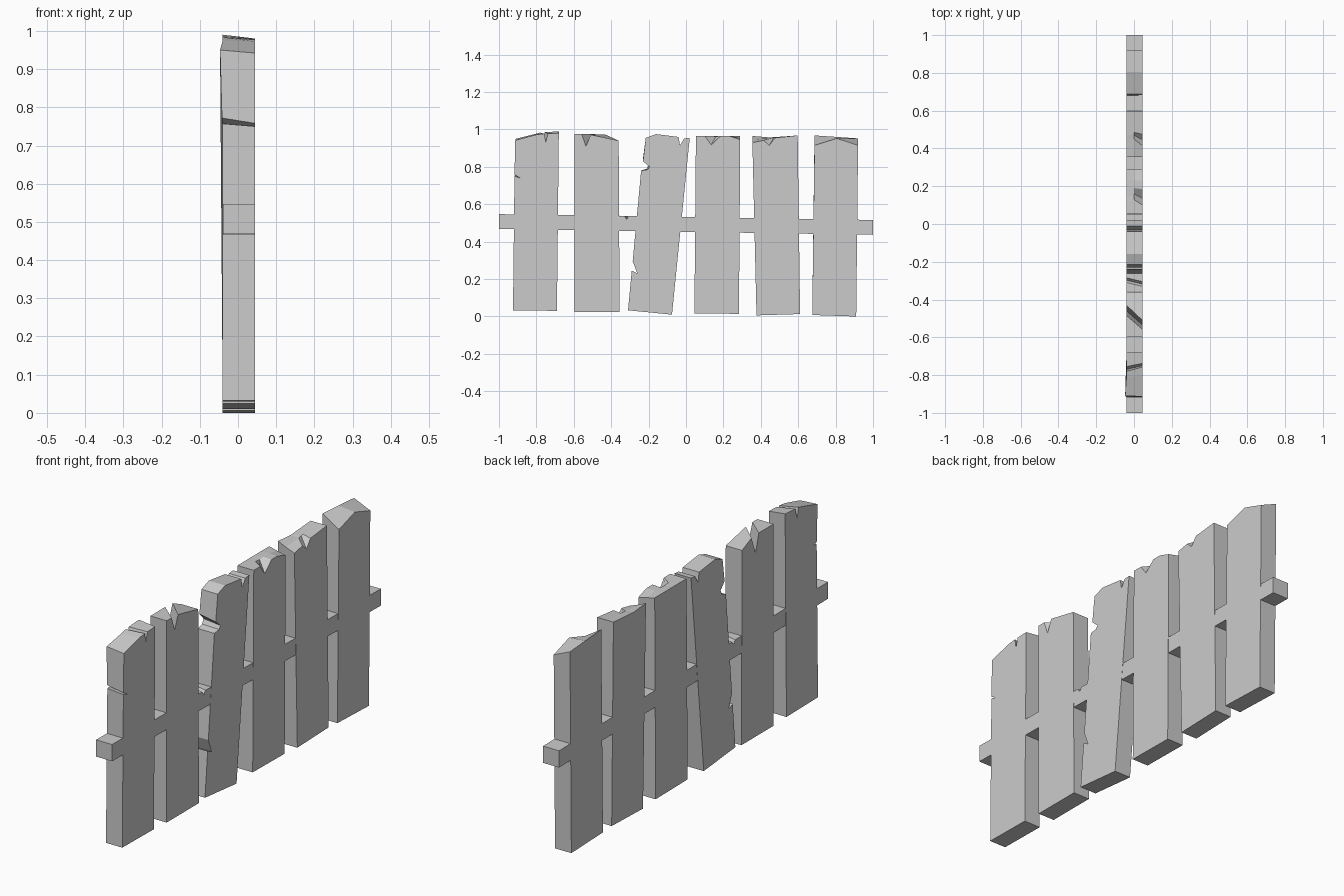
import bpy, bmesh

BACK, FRONT = -0.04, 0.045


def loft(name, sections):
    """Join matching (y, z[, dx]) outlines placed at several x positions."""
    bm = bmesh.new()
    rings = [[bm.verts.new((x + (p[2] if len(p) > 2 else 0), p[0], p[1]))
              for p in pts] for x, pts in sections]
    n = len(rings[0])
    for a, b in zip(rings, rings[1:]):
        for i in range(n):
            j = (i + 1) % n
            bm.faces.new((a[i], a[j], b[j], b[i]))
    bm.faces.new(rings[0])
    bm.faces.new(rings[-1])
    bmesh.ops.recalc_face_normals(bm, faces=bm.faces[:])
    me = bpy.data.meshes.new(name)
    bm.to_mesh(me)
    bm.free()
    ob = bpy.data.objects.new(name, me)
    bpy.context.collection.objects.link(ob)
    return ob


def plank(name, base, *tops):
    """base = bottom-left and bottom-right; tops = (x, outline from right to left)."""
    return loft(name, [(x, base + top) for x, top in tops])


# Plank 1: rising top, slanted crack and a nick in the outer side
plank("plank_1", [(-0.925, 0.033), (-0.69, 0.03)],
      (BACK, [(-0.68, 0.99), (-0.755, 0.985), (-0.77, 0.935), (-0.78, 0.983),
              (-0.81, 0.975), (-0.91, 0.95, -0.007), (-0.915, 0.772, -0.002),
              (-0.895, 0.758), (-0.915, 0.757)]),
      (FRONT, [(-0.68, 0.98), (-0.738, 0.978), (-0.75, 0.932), (-0.757, 0.977),
               (-0.80, 0.972), (-0.913, 0.942), (-0.917, 0.758),
               (-0.885, 0.74), (-0.917, 0.75)]))

# Plank 2: V split running diagonally through the top
plank("plank_2", [(-0.595, 0.025), (-0.355, 0.025)],
      (BACK, [(-0.36, 0.94), (-0.43, 0.972), (-0.46, 0.89), (-0.485, 0.975),
              (-0.595, 0.975)]),
      (FRONT, [(-0.36, 0.94), (-0.51, 0.972), (-0.535, 0.91), (-0.558, 0.975),
               (-0.595, 0.975)]))

# Plank 3: leaning, chipped along the left side
lean = [(0.02, 0.955), (-0.01, 0.952), (-0.032, 0.915), (-0.04, 0.96),
        (-0.16, 0.975), (-0.215, 0.955), (-0.23, 0.83), (-0.195, 0.80),
        (-0.205, 0.785), (-0.24, 0.78), (-0.285, 0.295), (-0.26, 0.23),
        (-0.29, 0.245)]
lean_back = list(lean)
lean_back[6:9] = [(-0.23, 0.845), (-0.20, 0.812), (-0.21, 0.79)]
plank("plank_3_leaning", [(-0.31, 0.033), (-0.075, 0.01)],
      (BACK, lean_back), (FRONT, lean))

# Plank 4: chip in the front half of the top
p4 = [(0.29, 0.965), (0.23, 0.965), (0.185, 0.965), (0.14, 0.965),
      (0.10, 0.965), (0.053, 0.965)]
plank("plank_4", [(0.045, 0.017), (0.283, 0.014)],
      (BACK, p4),
      (0.0, [(0.29, 0.955), (0.23, 0.965), (0.19, 0.965), (0.16, 0.963),
             (0.13, 0.965), (0.053, 0.965)]),
      (FRONT, [(0.29, 0.945), (0.23, 0.965), (0.185, 0.965), (0.135, 0.918),
               (0.10, 0.965), (0.053, 0.965)]))

# Plank 5: front edge worn down to the left, small chip
plank("plank_5", [(0.377, 0.006), (0.61, 0.013)],
      (BACK, [(0.597, 0.968), (0.49, 0.96), (0.47, 0.959), (0.45, 0.957),
              (0.355, 0.965)]),
      (0.0, [(0.597, 0.968), (0.485, 0.957), (0.47, 0.956), (0.45, 0.953),
             (0.355, 0.947)]),
      (FRONT, [(0.597, 0.968), (0.475, 0.955), (0.445, 0.915), (0.415, 0.942),
               (0.355, 0.93)]))

# Plank 6: front corners worn to a low peak
plank("plank_6", [(0.675, 0.008), (0.91, 0.0)],
      (BACK, [(0.92, 0.952), (0.805, 0.96), (0.687, 0.968)]),
      (FRONT, [(0.92, 0.915), (0.805, 0.952), (0.687, 0.915)]))

# Cross rail: slightly sloping, with a nick beside the leaning plank
E = 0.0008
rail = [(-1, 0.468), (1, 0.437), (1, 0.516)]
loft("cross_rail", [
    (BACK + E, rail + [(-0.285, 0.537), (-0.298, 0.522), (-0.31, 0.538), (-1, 0.547)]),
    (FRONT - E, rail + [(-0.305, 0.537), (-0.318, 0.52), (-0.33, 0.538), (-1, 0.547)])])
